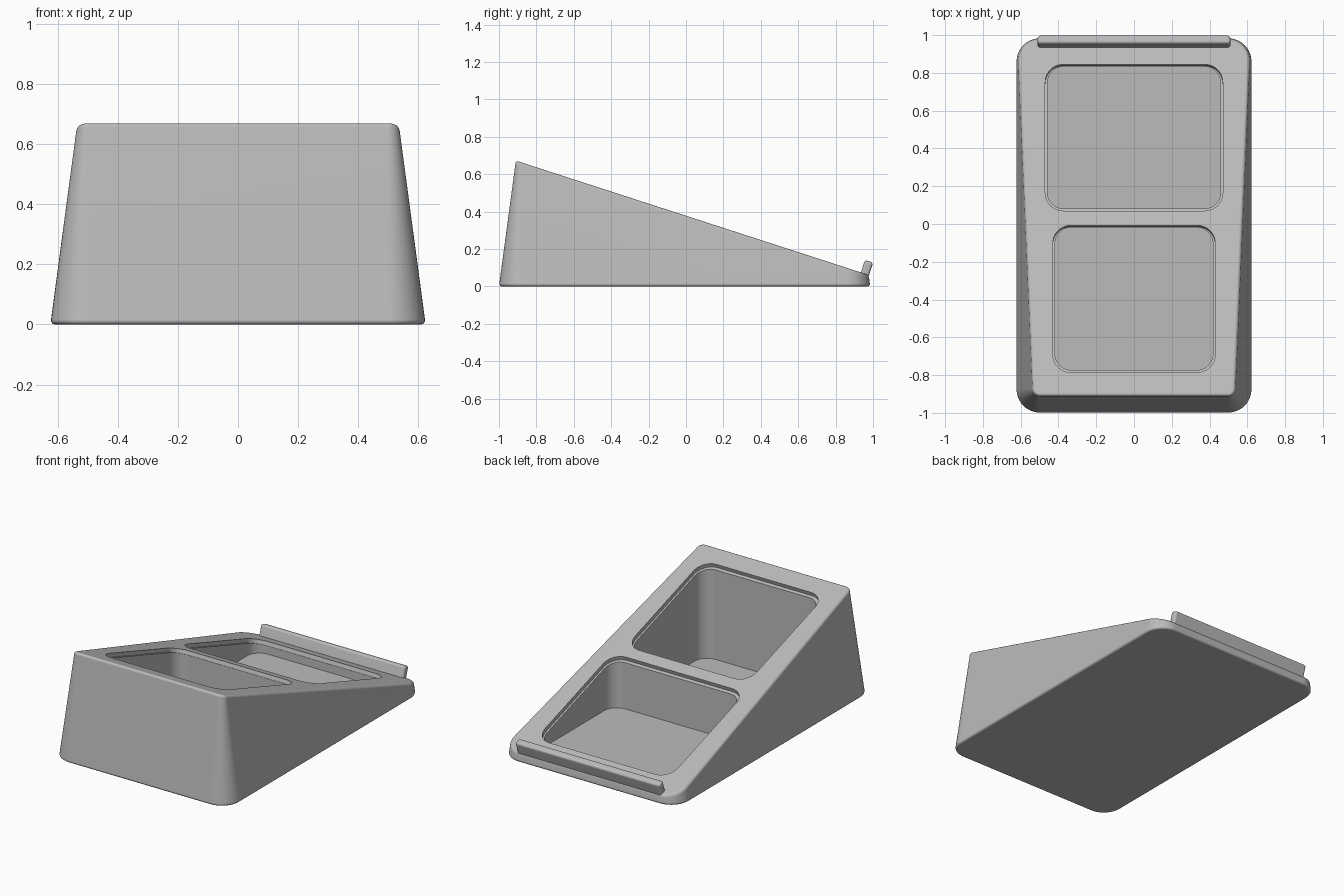
import bpy, bmesh, math
from mathutils import Matrix, Vector

cube = bpy.data.objects.get("Cube")
if cube:
    bpy.data.objects.remove(cube, do_unlink=True)

TILT = math.atan(0.324)          # pitch of the sloping top
CREST = 0.378                    # height of the slope at y = 0
DRAFT = 0.134                    # inward lean of the walls per unit of height
NORMAL = Vector((0, math.sin(TILT), math.cos(TILT)))

grey = bpy.data.materials.new("light_grey")
grey.use_nodes = True
grey.diffuse_color = (0.5, 0.5, 0.5, 1)
grey.node_tree.nodes["Principled BSDF"].inputs["Base Color"].default_value = (0.5, 0.5, 0.5, 1)


def rounded_rect(x, y0, y1, r, steps=10):
    """Counter-clockwise outline of a rounded rectangle, symmetric in x."""
    corners = [(x - r, y1 - r), (r - x, y1 - r), (r - x, y0 + r), (x - r, y0 + r)]
    return [(cx + r * math.cos(a), cy + r * math.sin(a))
            for q, (cx, cy) in enumerate(corners)
            for a in [(q + i / steps) * math.pi / 2 for i in range(steps + 1)]]


def loft(bm, low, high):
    """Closed solid between two matching rings of points."""
    a, b = ([bm.verts.new(p) for p in ring] for ring in (low, high))
    n = len(a)
    for i in range(n):
        j = (i + 1) % n
        bm.faces.new((a[i], a[j], b[j], b[i]))
    bm.faces.new(a[::-1])
    bm.faces.new(b)


def make_object(name, bm):
    mesh = bpy.data.meshes.new(name)
    bm.to_mesh(mesh)
    bm.free()
    mesh.materials.append(grey)
    obj = bpy.data.objects.new(name, mesh)
    bpy.context.collection.objects.link(obj)
    return obj


def select(obj):
    bpy.ops.object.select_all(action='DESELECT')
    obj.select_set(True)
    bpy.context.view_layer.objects.active = obj


def soften(obj, width, segments=4):
    """Round the sharp edges and bake the result."""
    mod = obj.modifiers.new("soft_edges", 'BEVEL')
    mod.width, mod.segments = width, segments
    mod.limit_method, mod.angle_limit = 'ANGLE', math.radians(40)
    mod.use_clamp_overlap = False
    select(obj)
    bpy.ops.object.modifier_apply(modifier=mod.name)


def carve(obj, cutter):
    mod = obj.modifiers.new("carve", 'BOOLEAN')
    mod.operation, mod.solver, mod.object = 'DIFFERENCE', 'EXACT', cutter
    select(obj)
    bpy.ops.object.modifier_apply(modifier=mod.name)
    bpy.data.objects.remove(cutter, do_unlink=True)


def finish(obj):
    select(obj)
    bpy.ops.object.shade_smooth_by_angle(angle=math.radians(32))
    obj.modifiers.new("even_shading", 'WEIGHTED_NORMAL').keep_sharp = True


# Wedge body: drafted block sliced by the sloping plane
bm = bmesh.new()
top = 0.72
inset = DRAFT * top
loft(bm,
     [(x, y, 0) for x, y in rounded_rect(0.624, -1, 0.985, 0.125)],
     [(x, y, top) for x, y in rounded_rect(0.624 - inset, inset - 1, 0.985 - inset, 0.125 - inset)])
cut = bmesh.ops.bisect_plane(bm, geom=bm.verts[:] + bm.edges[:] + bm.faces[:], dist=1e-6,
                             plane_co=(0, 0, CREST), plane_no=NORMAL, clear_outer=True)
rim = [e for e in cut["geom_cut"] if isinstance(e, bmesh.types.BMEdge)]
bmesh.ops.contextual_create(bm, geom=rim)
bmesh.ops.recalc_face_normals(bm, faces=bm.faces)
body = make_object("wedge_body", bm)
soften(body, 0.016)

# Two pockets: straight well plus a shallow rim step square to the slope
for half, y0, y1 in ((0.47, 0.07, 0.845), (0.43, -0.785, -0.007)):
    lip = 0.012
    bm = bmesh.new()
    outline = rounded_rect(half - lip, y0 + lip, y1 - lip, 0.085)
    loft(bm, [(x, y, 0.03) for x, y in outline], [(x, y, 1) for x, y in outline])
    carve(body, make_object("well_cutter", bm))

    bm = bmesh.new()
    on_slope = [Vector((x, y, CREST - y * math.tan(TILT)))
                for x, y in rounded_rect(half, y0, y1, 0.095)]
    loft(bm, [p - NORMAL * 0.025 for p in on_slope], [p + NORMAL * 0.1 for p in on_slope])
    carve(body, make_object("step_cutter", bm))
finish(body)

# Stop bar standing square to the slope at the low edge
bm = bmesh.new()
bmesh.ops.create_cube(bm, size=1)
y = 0.957
place = Matrix.Translation((0, y, CREST - y * math.tan(TILT))) @ Matrix.Rotation(-TILT, 4, 'X')
size = Matrix.Translation((0, 0, 0.025)) @ Matrix.Diagonal((1.02, 0.046, 0.09, 1))
bmesh.ops.transform(bm, matrix=place @ size, verts=bm.verts)
bar = make_object("stop_bar", bm)
soften(bar, 0.014)
finish(bar)
